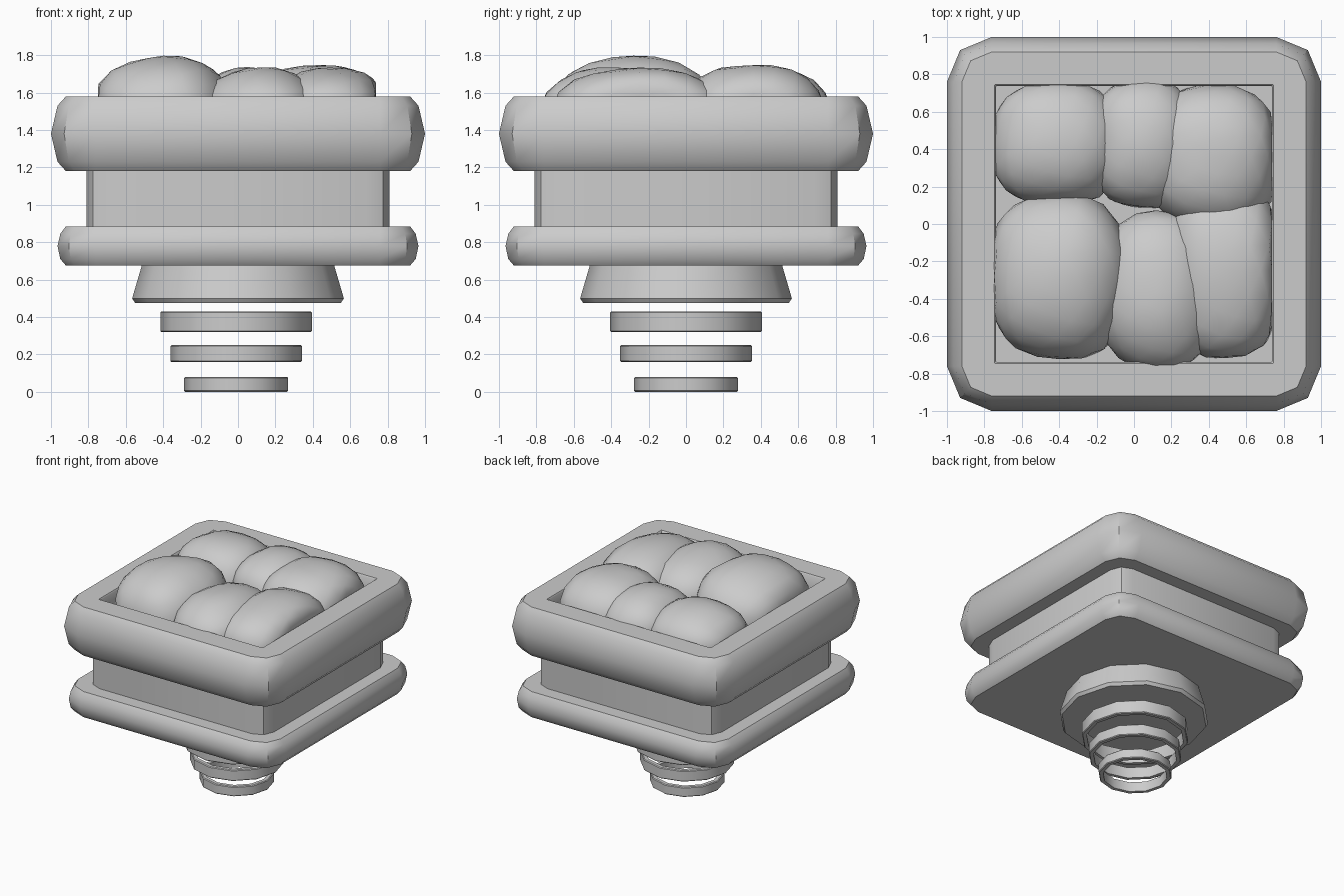
import bpy, bmesh, math
from mathutils import Vector, noise

if "Cube" in bpy.data.objects:
    bpy.data.objects.remove(bpy.data.objects["Cube"])


def finish(name, bm, angle=40):
    bmesh.ops.recalc_face_normals(bm, faces=bm.faces)
    me = bpy.data.meshes.new(name)
    bm.to_mesh(me)
    bm.free()
    ob = bpy.data.objects.new(name, me)
    bpy.context.collection.objects.link(ob)
    bpy.ops.object.select_all(action='DESELECT')
    ob.select_set(True)
    bpy.context.view_layer.objects.active = ob
    bpy.ops.object.shade_smooth_by_angle(angle=math.radians(angle))
    return ob


def square_loop(half, radius, seg=2):
    """Square outline with rounded corners."""
    pts = []
    for q in range(4):
        a0 = q * math.pi / 2
        cx, cy = [(1, 1), (-1, 1), (-1, -1), (1, -1)][q]
        for i in range(seg + 1):
            a = a0 + i * math.pi / 2 / seg
            pts.append((cx * (half - radius) + radius * math.cos(a),
                        cy * (half - radius) + radius * math.sin(a)))
    return pts


def circle_loop(radius, sides, cx=0.0):
    return [(cx + radius * math.cos(2 * math.pi * i / sides),
             radius * math.sin(2 * math.pi * i / sides)) for i in range(sides)]


def loft(name, loops, closed=False, angle=40):
    """Bridge (outline, z) loops; cap both ends, or join last to first."""
    bm = bmesh.new()
    rows = [[bm.verts.new((x, y, z)) for x, y in pts] for pts, z in loops]
    pairs = list(zip(rows, rows[1:])) + ([(rows[-1], rows[0])] if closed else [])
    for a, b in pairs:
        n = len(a)
        for i in range(n):
            j = (i + 1) % n
            bm.faces.new((a[i], a[j], b[j], b[i]))
    if not closed:
        bm.faces.new(rows[0])
        bm.faces.new(rows[-1])
    return finish(name, bm, angle)


# Planter rim with a square recess
rim = [(0.92, 1.18), (0.965, 1.23), (1.0, 1.38), (0.965, 1.53), (0.92, 1.58)]
loops = [(square_loop(h, h - 0.76), z) for h, z in rim]
loops += [(square_loop(0.745, 0.003), 1.58), (square_loop(0.737, 0.003), 1.57),
          (square_loop(0.737, 0.003), 1.42)]
loft("planter_rim", loops)

# Recessed waist
loft("waist", [(square_loop(0.81, 0.12), z) for z in (0.86, 1.2)])

# Lower plate
plate = [(0.92, 0.675), (0.95, 0.71), (0.965, 0.78), (0.95, 0.845), (0.92, 0.885)]
loft("lower_plate", [(square_loop(h, h - 0.76), z) for h, z in plate])

# Flared collar under the plate
collar = [(0.55, 0.475), (0.566, 0.5), (0.51, 0.69)]
loft("collar", [(circle_loop(r, 12), z) for r, z in collar])

# Floating rings, shrinking downward
for k, (r, z0, z1) in enumerate([(0.405, 0.32, 0.43), (0.352, 0.16, 0.25), (0.278, 0.0, 0.08)]):
    b = 0.006
    prof = [(r - b, z0), (r, z0 + b), (r, z1 - b), (r - b, z1), (r - 0.035, z1), (r - 0.035, z0)]
    loft(f"floating_ring_{k + 1}", [(circle_loop(p, 12, -0.01), z) for p, z in prof], True, 35)

# Soil clumps: centre, radii
clumps = [
    ((-0.41, 0.43, 1.46), (0.36, 0.33, 0.27)),
    ((0.05, 0.43, 1.46), (0.29, 0.35, 0.27)),
    ((0.42, 0.36, 1.46), (0.37, 0.39, 0.29)),
    ((-0.40, -0.28, 1.46), (0.38, 0.45, 0.33)),
    ((0.12, -0.36, 1.46), (0.33, 0.42, 0.27)),
    ((0.49, -0.25, 1.46), (0.33, 0.47, 0.27)),
]
for k, (c, r) in enumerate(clumps):
    bm = bmesh.new()
    bmesh.ops.create_icosphere(bm, subdivisions=3, radius=1)
    for v in bm.verts:
        d = v.co.normalized()
        # slightly boxy, slightly lumpy ellipsoid
        s = sum(abs(t) ** 2.4 for t in d) ** (-1 / 2.4)
        s *= 1 + 0.05 * noise.noise(d * 1.5 + Vector((k * 7.3, 0, 0)))
        v.co = Vector([c[i] + r[i] * d[i] * s for i in range(3)])
        v.co.x = max(-0.75, min(0.738, v.co.x))
        v.co.z = max(1.25, v.co.z)
    finish(f"soil_clump_{k + 1}", bm, 60)
